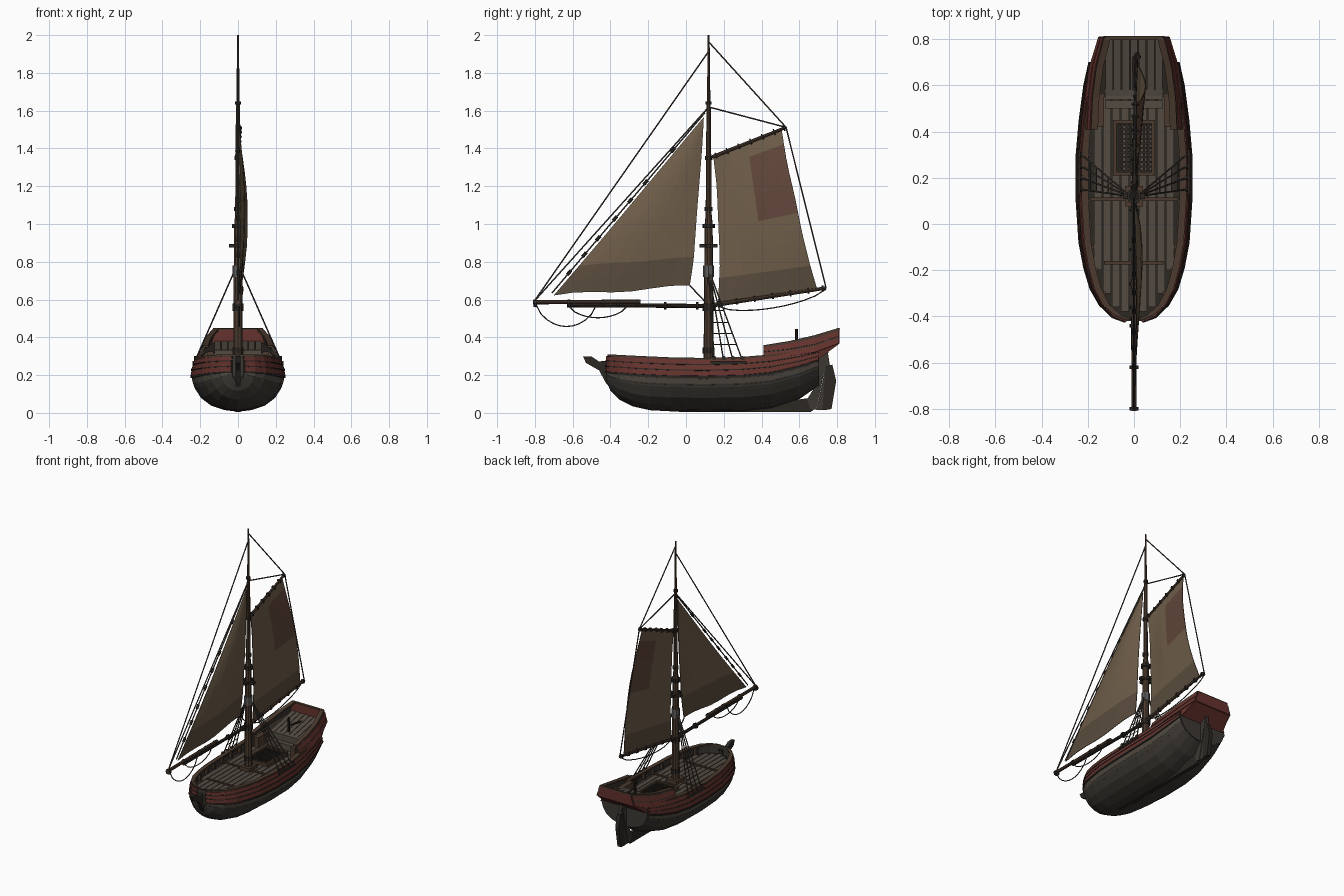
import bpy, bmesh, math
from mathutils import Vector

if "Cube" in bpy.data.objects:
    bpy.data.objects.remove(bpy.data.objects["Cube"])

def mat(name, r, g, b):
    m = bpy.data.materials.new(name)
    m.diffuse_color = (r, g, b, 1)
    m.use_nodes = True
    m.node_tree.nodes["Principled BSDF"].inputs["Base Color"].default_value = m.diffuse_color
    return m
DARK = mat("dark_hull", .045, .04, .033)
TAR = mat("tarred_trim", .025, .02, .016)
RED = mat("red_paint", .13, .032, .026)
WOOD = mat("spar_wood", .07, .042, .027)
DECK = mat("deck_wood", .085, .07, .055)
SAIL = mat("sail_cloth", .16, .112, .068)
HEM = mat("sail_hem", .105, .075, .048)
PATCH = mat("sail_patch", .12, .062, .043)
ROPE = mat("rope", .06, .052, .042)
IRON = mat("iron", .11, .11, .11)

def make(name, verts, faces, m, thick=0, mirror=False):
    me = bpy.data.meshes.new(name)
    me.from_pydata([tuple(v) for v in verts], [], faces)
    bm = bmesh.new(); bm.from_mesh(me)
    bmesh.ops.recalc_face_normals(bm, faces=bm.faces)
    bm.to_mesh(me); bm.free()
    o = bpy.data.objects.new(name, me)
    bpy.context.collection.objects.link(o)
    for x in (m if isinstance(m, list) else [m]):
        me.materials.append(x)
    if mirror:
        o.modifiers.new("mirror", 'MIRROR')
    if thick:
        s = o.modifiers.new("solid", 'SOLIDIFY')
        s.thickness, s.offset = thick, 0
    return o

def grid(name, rows, m, thick=0, mirror=False):
    n = len(rows[0])
    f = [(i*n+j, i*n+j+1, (i+1)*n+j+1, (i+1)*n+j) for i in range(len(rows)-1) for j in range(n-1)]
    return make(name, [p for r in rows for p in r], f, m, thick, mirror)

def boxes(name, items, m, mirror=False):
    V, F = [], []
    for x0, x1, y0, y1, z0, z1 in items:
        k = len(V)
        V += [(x, y, z) for x in (x0, x1) for y in (y0, y1) for z in (z0, z1)]
        F += [[k+a for a in q] for q in ((0,1,3,2),(4,6,7,5),(0,4,5,1),(2,3,7,6),(0,2,6,4),(1,5,7,3))]
    return make(name, V, F, m, 0, mirror)

def tubes(name, paths, r, m, n=6, mirror=False):
    """Sweep a round section along each path; r is one radius or a list per point."""
    V, F = [], []
    for path in paths:
        P = [Vector(p) for p in path]
        for i, p in enumerate(P):
            t = (P[min(i+1, len(P)-1)] - P[max(i-1, 0)]).normalized()
            a = t.cross(Vector((1, 0, 0)) if abs(t.x) < .8 else Vector((0, 0, 1))).normalized()
            b = t.cross(a)
            rr = r[i] if isinstance(r, list) else r
            V += [p + rr*(a*math.cos(2*math.pi*k/n) + b*math.sin(2*math.pi*k/n)) for k in range(n)]
            if i:
                s = len(V) - 2*n
                F += [(s+k, s+(k+1) % n, s+n+(k+1) % n, s+n+k) for k in range(n)]
        s = len(V) - n*len(P)
        F += [tuple(range(s, s+n)), tuple(range(len(V)-n, len(V)))]
    return make(name, V, F, m, 0, mirror)

def plate(name, yz, hw, m):
    n = len(yz)
    V = [(x, y, z) for x in (-hw, hw) for y, z in yz]
    F = [tuple(range(n)), tuple(range(n, 2*n))] + [(i, (i+1) % n, n+(i+1) % n, n+i) for i in range(n)]
    return make(name, V, F, m)

def lerp(tab, y):
    for (a, va), (b, vb) in zip(tab, tab[1:]):
        if y <= b:
            return va + (vb-va)*max(0, (y-a)/(b-a))
    return tab[-1][1]

# Hull lines: half breadth, bottom, wale height and sheer along the length
YS = [-.415, -.395, -.35, -.28, -.19, -.08, .1, .3, .45, .6, .7]
BR = list(zip(YS, [.03, .085, .14, .18, .207, .228, .24, .24, .227, .207, .185]))
KL = list(zip(YS, [.17, .12, .075, .04, .02, .015, .012, .014, .03, .08, .15]))
WL = list(zip(YS, [.215, .213, .208, .202, .197, .192, .19, .195, .21, .245, .278]))
SH = list(zip(YS, [.302, .302, .3, .296, .292, .287, .284, .29, .302, .322, .338]))
SEC = [(0, 0), (.3, .05), (.58, .18), (.8, .4), (.94, .7), (1, 1)]

def hull(y, t, out=0):
    b, k, w, s = (lerp(q, y) for q in (BR, KL, WL, SH))
    if t > 1:
        x, z = b*(1 - .09*(t-1)**1.5), w + (s-w)*(t-1)
    else:
        z = k + (w-k)*t
        x = b*lerp([(f, x) for x, f in SEC], t)
    return (x + out if x > 0 else 0, y - (out if y < -.39 else 0), z)

TS = [f for _, f in SEC] + [1.35, 1.7, 2]
grid("hull_shell", [[hull(y, t) for t in TS] for y in YS], DARK, .012, True)
make("stern_transom", [hull(.7, t) for t in TS] + [(-x, y, z) for x, y, z in (hull(.7, t) for t in reversed(TS[1:]))],
     [tuple(range(2*len(TS)-1))], DARK, .01)
make("bow_face", [(s*x, y, z) for s in (1, -1) for x, y, z in (hull(YS[0], 0.5), hull(YS[0], 1), hull(YS[0], 2))],
     [(0, 1, 2, 5, 4, 3)], DARK, .01)
# Planking: red upper strakes, dark rubbing strips, lower grey strakes
for i, (a, b) in enumerate([(1.06, 1.34), (1.4, 1.66), (1.72, 1.95)]):
    grid(f"red_strake_{i}", [[hull(y, a, .006), hull(y, b, .006)] for y in YS], RED, .008, True)
for i, (a, b) in enumerate([(.97, 1.06), (1.34, 1.4), (1.66, 1.72)]):
    grid(f"wale_{i}", [[hull(y, a, .008), hull(y, b, .008)] for y in YS], TAR, .01, True)
for i, (a, b) in enumerate([(.62, .77), (.8, .95)]):
    grid(f"lower_strake_{i}", [[hull(y, a, .004), hull(y, b, .004)] for y in YS], DECK if i else DARK, .006, True)
grid("cap_rail", [[(x+.008, y, z+.002), (max(x-.022, 0), y, z+.002)] for x, y, z in (hull(y, 2) for y in YS)], WOOD, .01, True)

# Keel, stem, sternpost and rudder
plate("keel_and_stem", [(-.545, .3), (-.53, .265), (-.46, .225), (-.425, .16), (-.37, .09), (-.29, .04), (-.15, .012),
      (0, .004), (.66, .004), (.69, .03), (.66, .08), (.45, .05), (.1, .03), (-.2, .045), (-.35, .12), (-.4, .2),
      (-.4, .28), (-.46, .272), (-.5, .298)], .013, TAR)
plate("sternpost", [(.66, .02), (.69, .018), (.755, .325), (.7, .335), (.69, .15), (.64, .07)], .014, DARK)
plate("rudder", [(.69, .016), (.745, .016), (.78, .14), (.75, .325), (.725, .325), (.73, .2)], .011, DARK)
plate("rudder_blade", [(.722, .016), (.77, .02), (.795, .17), (.775, .255), (.74, .25)], .014, TAR)

# Main deck and planks
def inner(y):
    return hull(y, 2)[0] - .01
grid("deck_base", [[(-inner(y), y, .24), (inner(y), y, .24)] for y in YS[:-1]], TAR)
planks = []
for i in range(-5, 6):
    xc = i*.039
    ok = [y for y in (-.4+.02*k for k in range(51)) if inner(y) > abs(xc) + .016]
    if ok:
        planks.append((xc-.017, xc+.017, ok[0], min(ok[-1], .56), .24, .249))
boxes("deck_planks", planks, DECK)
boxes("deck_beams", [(-.13, .13, -.175, -.16, .249, .256), (-.19, .19, .1, .115, .249, .256)], WOOD)
boxes("bulwark_posts", [(inner(y)-.02, inner(y), y-.008, y+.008, .245, lerp(SH, y)) for y in (-.3, -.2, -.1, 0, .1, .2, .3)], WOOD, True)
# Grated hatch and mast step
boxes("hatch_rim", [(-.09, -.075, .21, .45, .245, .272), (.075, .09, .21, .45, .245, .272),
                    (-.09, .09, .21, .225, .245, .272), (-.09, .09, .435, .45, .245, .272)], WOOD)
boxes("hatch_grating", [(-.075+.019*i, -.066+.019*i, .225, .435, .25, .264) for i in range(8)] +
      [(-.075, .075, .225+.02*i, .233+.02*i, .25, .262) for i in range(11)], TAR)
boxes("mast_step", [(-.04, .04, .075, .165, .245, .275)], WOOD)

# Raised stern: bulwarks, counter, transom, deck, steps
PY = [.41, .55, .68, .81]
LO = [(.206, .292), (.2, .3), (.185, .32), (.145, .368)]
HI = [(.178, .352), (.172, .375), (.155, .405), (.122, .444)]
def poop(i, t, out=0):
    return (LO[i][0] + (HI[i][0]-LO[i][0])*t + out, PY[i], LO[i][1] + (HI[i][1]-LO[i][1])*t)
grid("stern_bulwark", [[poop(i, 0), poop(i, 1)] for i in range(4)], DARK, .012, True)
for j, (a, b) in enumerate([(0, .4), (.5, .88)]):
    grid(f"stern_red_strake_{j}", [[poop(i, a, .006), poop(i, b, .006)] for i in range(4)], RED, .008, True)
grid("stern_rail", [[poop(i, 1, .008), poop(i, 1, -.022)] for i in range(4)], WOOD, .012, True)
grid("stern_board", [[(-.145, .806, .368), (.145, .806, .368)], [(-.122, .808, .446), (.122, .808, .446)]], RED, .012)
grid("stern_board_cap", [[(-.126, .798, .444), (.126, .798, .444)], [(-.126, .814, .446), (.126, .814, .446)]], WOOD, .008)
grid("stern_counter", [[(-.178, .69, .282), (.178, .69, .282)], [(-.145, .806, .368), (.145, .806, .368)]], RED, .01)
make("counter_cheek", [(.185, .68, .32), (.145, .806, .368), (.178, .69, .282)], [(0, 1, 2)], RED, .008, True)
def pz(y):
    return .315 + (y-.52)*.2
grid("stern_deck_base", [[(-w, y, pz(y)), (w, y, pz(y))] for y, w in ((.55, .19), (.68, .165), (.8, .135))], TAR)
for i in range(-3, 4):
    grid(f"stern_plank_{i+3}", [[(i*.036-.016, y, pz(y)+.006), (i*.036+.016, y, pz(y)+.006)] for y in (.55, .8)], DECK, .008)
boxes("stern_steps", [(-.125, .125, .5, .535, .245, .29), (-.125, .125, .54, .58, .245, .332), (-.185, .185, .55, .56, .245, .32)], DECK)
boxes("stern_side_benches", [(.13, .165, .42, .56, .245, .325)], WOOD, True)
tubes("tiller", [[(0, .73, .36), (0, .66, .375), (0, .585, .385)], [(0, .585, .34), (0, .585, .445)]], .007, TAR)

# Mast with bands and crosstrees
M = .12
tubes("mast", [[(0, M, z) for z in (.245, .6, 1.0, 1.05, 1.6, 1.66, 1.82, 2)]], [.027, .025, .021, .016, .012, .009, .007, .005], WOOD, 10)
for z, r, h in ((.33, .032, .03), (.56, .032, .04), (.99, .033, .022), (1.08, .021, .02), (1.35, .02, .022), (1.64, .016, .015)):
    tubes(f"mast_band_{int(z*100)}", [[(0, M, z-h/2), (0, M, z+h/2)]], r, TAR, 10)
tubes("mast_sleeve", [[(0, M, .72), (0, M, .78)]], .029, IRON, 8)
boxes("crosstrees", [(-.048, .048, M-.012, M+.012, .875, .895), (-.012, .012, M-.048, M+.048, .875, .895)], TAR)

# Spars
tubes("fore_spar_outer", [[(0, -.81, .586), (0, -.24, .588)]], [.011, .012], WOOD, 8)
tubes("fore_spar_inner", [[(0, -.63, .57), (0, .16, .566)]], .011, TAR, 8)
tubes("fore_spar_rings", [[(0, y-.008, .58), (0, y+.008, .58)] for y in (-.8, -.62, -.44, -.36, -.26)] +
      [[(0, y-.006, .567), (0, y+.006, .567)] for y in (-.11, .06)], .02, TAR, 8)
G0, G1, B0, B1 = (Vector(p) for p in ((0, .14, 1.355), (.006, .53, 1.512), (.002, .15, .572), (.015, .742, .661)))
tubes("gaff", [[G0, G1]], [.01, .008], WOOD, 8)
tubes("boom", [[B0, B1]], [.012, .009], WOOD, 8)
for nm, a, b in (("gaff_lashings", G0, G1), ("boom_lashings", B0, B1)):
    tubes(nm, [[a.lerp(b, t-.008), a.lerp(b, t+.008)] for t in (.05, .2, .36, .52, .68, .84, .97)], .016, TAR, 8)

# Mainsail, with hem and patch as face colours
def sail(name, luff, leech, bulge, rows, cols, wave, hem, patch):
    R = []
    for i in range(rows+1):
        v = i/rows
        a = Vector((0, lerp([(p[2], p[0]) for p in luff], v), lerp([(p[2], p[1]) for p in luff], v)))
        b = Vector((0, lerp([(p[2], p[0]) for p in leech], v), lerp([(p[2], p[1]) for p in leech], v)))
        row = []
        for j in range(cols+1):
            u = j/cols
            p = a.lerp(b, u)
            p.x = bulge(u, v)
            p.z += wave*math.sin(u*9)*(1-v)**6
            row.append(p)
        R.append(row)
    o = grid(name, R, [SAIL, HEM, PATCH], .004)
    for f in o.data.polygons:
        i, j = divmod(f.index, cols)
        f.material_index = 1 if i < hem else (2 if patch(i, j) else 0)
    return o
sail("mainsail", [(.17, .585, 0), (.18, .8, .28), (.163, 1.2, .8), (.145, 1.352, 1)],
     [(.695, .652, 0), (.655, .79, .18), (.615, .95, .38), (.575, 1.15, .6), (.535, 1.32, .8), (.507, 1.495, 1)],
     lambda u, v: .015*u*(1-v) + .042*math.sin(math.pi*min(1, v))*(.25+.75*u)*min(1, u*3), 12, 8, .0, 2,
     lambda i, j: 6 <= i <= 10 and 4 <= j <= 7)
sail("jib", [(-.7, .622, 0), (-.42, .95, .35), (.09, 1.56, 1)],
     [(.02, .672, 0), (.04, .8, .14), (.057, 1.05, .4), (.085, 1.4, .8), (.094, 1.565, 1)],
     lambda u, v: .035*math.sin(math.pi*(.1+.9*v))*math.sin(math.pi*min(1, .1+.8*u)), 12, 7, .008, 2,
     lambda i, j: False)
# Rolled luff edge and hanks of the jib
J0, J1 = Vector((0, -.71, .635)), Vector((0, .1, 1.59))
tubes("jib_hanks", [[J0.lerp(J1, t), J0.lerp(J1, t+.025)] for t in (.1, .2, .29, .4, .5, .6, .78)], .009, TAR)

# Standing and running rigging
T = (0, -.805, .59)
tubes("stays", [[T, (0, M, 1.915)], [T, (0, M, 1.62)], [J0, J1], [(0, M, 1.965), G1], [(0, M, 1.62), G1], [G1, B1],
                [(0, .02, .675), (0, .11, .58)]], .0042, ROPE, 5)
def sag(y0, z0, y1, z1, d):
    return [(.006, y0+(y1-y0)*k/10, z0+(z1-z0)*k/10 - d*(4*k/10*(1-k/10))**.7) for k in range(11)]
tubes("slack_lines", [sag(-.8, .585, -.47, .58, .125), sag(-.62, .565, -.31, .567, .062), sag(.17, .565, .74, .655, .055)], .0035, ROPE, 5)
top = Vector((.015, M, .76))
feet = [Vector((.228, y, .275)) for y in (.15, .2, .25, .3)]
tubes("shrouds", [[top, f] for f in feet], .004, ROPE, 5, True)
tubes("ratlines", [[top.lerp(f, t) for f in feet] for t in (.45, .58, .7, .82)], .003, ROPE, 4, True)
boxes("channel_boards", [(.21, .242, .13, .32, .262, .275)], TAR, True)
tubes("deadeyes", [[f + Vector((-.006, 0, .015)), f + Vector((.006, 0, .015))] for f in feet], .011, TAR, 8, True)
tubes("chain_plates", [[f, f + Vector((.015, 0, -.075))] for f in feet], .004, TAR, 5, True)
